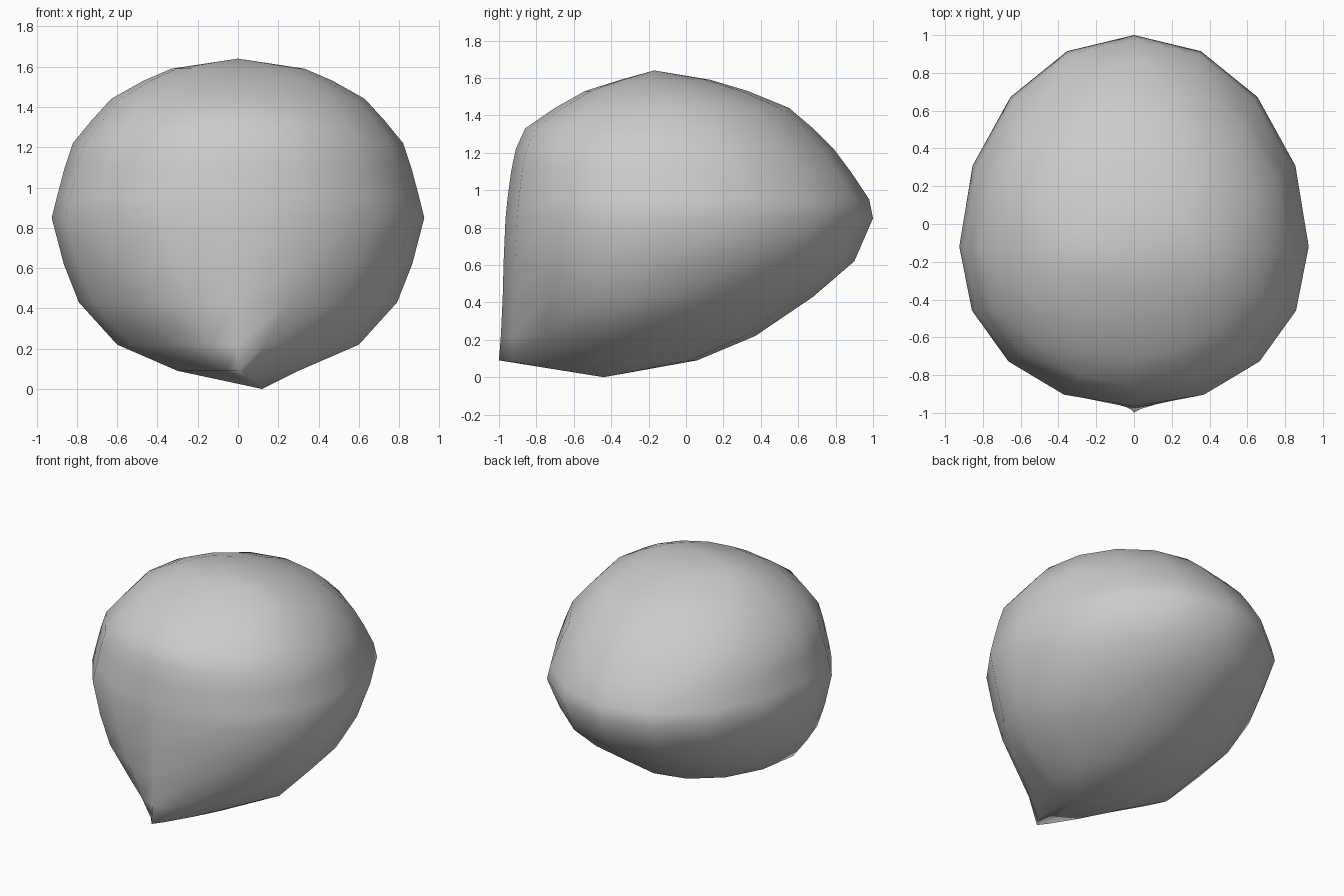
import bpy, bmesh
from math import sin, cos, pi

if "Cube" in bpy.data.objects:
    bpy.data.objects.remove(bpy.data.objects["Cube"])

SEG = 16
# horizontal slices: z, front y, back y, y of widest point, half width, front roundness
SLICES = [
    (0.09, -1.00, 0.06, -0.47, 0.30, 1.10),
    (0.22, -0.99, 0.37, -0.38, 0.60, 1.30),
    (0.43, -0.98, 0.68, -0.27, 0.79, 1.65),
    (0.62, -0.975, 0.90, -0.18, 0.865, 1.9),
    (0.85, -0.965, 1.00, -0.12, 0.925, 2.1),
    (0.95, -0.955, 0.98, -0.12, 0.90, 2.1),
    (1.10, -0.935, 0.88, -0.12, 0.86, 2.1),
    (1.22, -0.91, 0.79, -0.12, 0.82, 2.1),
    (1.33, -0.86, 0.68, -0.12, 0.73, 2.0),
    (1.44, -0.70, 0.55, -0.13, 0.63, 2.0),
    (1.53, -0.54, 0.33, -0.14, 0.47, 2.0),
    (1.59, -0.35, 0.13, -0.16, 0.33, 2.0),
]

bm = bmesh.new()


def slice_ring(z, front, back, mid, half, power):
    """Egg-shaped outline, with its front half pointed or round."""
    ring = []
    for i in range(SEG):
        a = 2 * pi * i / SEG
        s, c = sin(a), cos(a)
        if c > 0:
            e = 2 / power
            x = half * abs(s) ** e * (1 if s > 0 else -1)
            y = mid + (front - mid) * c ** e
        else:
            x, y = half * s, mid + (back - mid) * -c
        ring.append(bm.verts.new((x, y, z)))
    return ring


# stacked slices joined into a shell
rings = [slice_ring(*s) for s in SLICES]
for lo, hi in zip(rings, rings[1:]):
    for i in range(SEG):
        j = (i + 1) % SEG
        bm.faces.new((lo[i], lo[j], hi[j], hi[i]))

# closing points at the bottom and top
for co, ring in (((0.12, -0.44, 0), rings[0]), ((0, -0.17, 1.64), rings[-1])):
    pole = bm.verts.new(co)
    for i in range(SEG):
        bm.faces.new((pole, ring[i], ring[(i + 1) % SEG]))

bmesh.ops.recalc_face_normals(bm, faces=bm.faces)
for f in bm.faces:
    f.smooth = True

mesh = bpy.data.meshes.new("rounded_stone")
bm.to_mesh(mesh)
bm.free()
stone = bpy.data.objects.new("rounded_stone", mesh)
bpy.context.collection.objects.link(stone)
